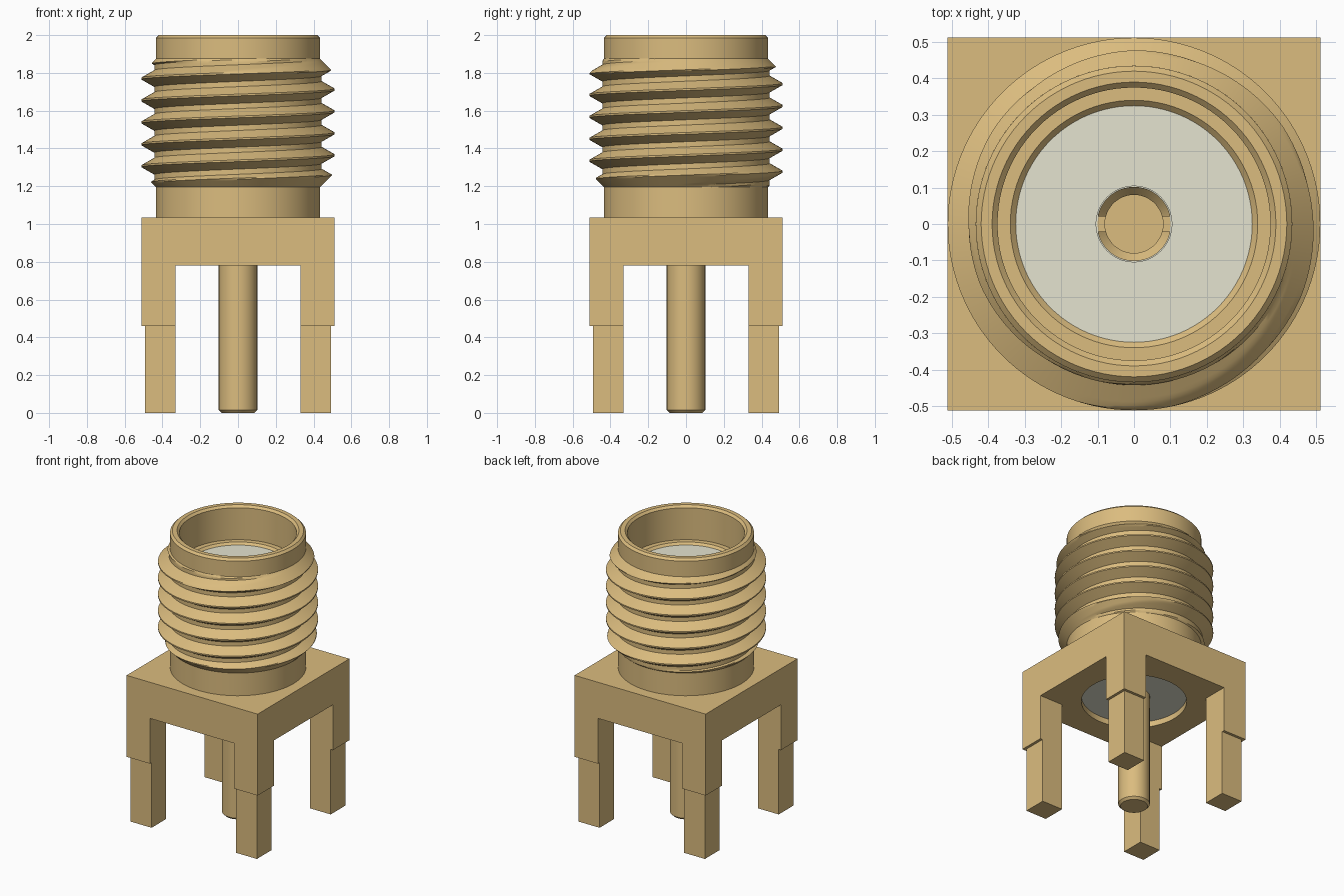
import bpy, bmesh, math

cube = bpy.data.objects.get("Cube")
if cube:
    bpy.data.objects.remove(cube, do_unlink=True)


def material(name, colour):
    m = bpy.data.materials.new(name)
    m.use_nodes = True
    m.diffuse_color = (*colour, 1)
    m.node_tree.nodes["Principled BSDF"].inputs["Base Color"].default_value = (*colour, 1)
    return m


GOLD = material("gold plating", (0.709, 0.504, 0.211))
WHITE = material("white dielectric", (0.778, 0.770, 0.626))


def finish(name, bm, mat, smooth=True):
    mesh = bpy.data.meshes.new(name)
    bmesh.ops.recalc_face_normals(bm, faces=bm.faces)
    bm.to_mesh(mesh)
    bm.free()
    ob = bpy.data.objects.new(name, mesh)
    bpy.context.collection.objects.link(ob)
    mesh.materials.append(mat)
    if smooth:
        smooth_shade(ob)
    return ob


def activate(ob):
    bpy.ops.object.select_all(action="DESELECT")
    ob.select_set(True)
    bpy.context.view_layer.objects.active = ob


def smooth_shade(ob):
    activate(ob)
    bpy.ops.object.shade_smooth_by_angle(angle=math.radians(30))


def lathe(name, profile, mat, closed=True, n=96):
    """Revolve (radius, height) points about z."""
    bm = bmesh.new()
    verts = [bm.verts.new((r, 0, z)) for r, z in profile]
    ends = list(zip(verts, verts[1:])) + ([(verts[-1], verts[0])] if closed else [])
    edges = [bm.edges.new(e) for e in ends]
    bmesh.ops.spin(bm, geom=verts + edges, cent=(0, 0, 0), axis=(0, 0, 1),
                   angle=math.tau, steps=n, use_duplicate=False)
    bmesh.ops.remove_doubles(bm, verts=bm.verts, dist=1e-4)
    return finish(name, bm, mat)


def box(name, lo, hi):
    bm = bmesh.new()
    bmesh.ops.create_cube(bm, size=1)
    for v in bm.verts:
        v.co = [a if c < 0 else b for c, a, b in zip(v.co, lo, hi)]
    return finish(name, bm, GOLD, smooth=False)


def cut(ob, cutter):
    mod = ob.modifiers.new("cut", "BOOLEAN")
    mod.operation, mod.object, mod.solver = "DIFFERENCE", cutter, "EXACT"
    activate(ob)
    bpy.ops.object.modifier_apply(modifier=mod.name)
    bpy.data.objects.remove(cutter, do_unlink=True)


# Square base with a round opening
W, BASE_LOW, BASE_TOP = 0.512, 0.78, 1.035
base = box("base", (-W, -W, BASE_LOW), (W, W, BASE_TOP))
cut(base, lathe("base_cutter", [(0, 0.7), (0.34, 0.7), (0.34, 1.1), (0, 1.1)], GOLD, False))
smooth_shade(base)

# Stepped corner legs
for x, side in ((1, "left"), (-1, "right")):
    for y, end in ((1, "back"), (-1, "front")):
        for part, outer, low, high in (("upper", W, 0.46, BASE_LOW), ("lower", 0.493, 0, 0.46)):
            xs, ys = sorted((x * 0.33, x * outer)), sorted((y * 0.33, y * outer))
            box(f"{end}_{side}_leg_{part}", (xs[0], ys[0], low), (xs[1], ys[1], high))

# Barrel with chamfered rim and inner ledge
R = 0.435
lathe("barrel", [(R, BASE_TOP), (R, 1.985), (0.42, 2), (0.39, 2), (0.375, 1.985),
                 (0.375, 1.76), (0.34, 1.76), (0.325, 1.745), (0.325, BASE_TOP)], GOLD)

# Helical thread with conical run-outs at both ends
PITCH, CREST, ROOT, LOW, HIGH = 0.116, 0.512, 0.443, 1.195, 1.875
FLAT, FLANK = 0.04, 0.38
half = [FLAT + (FLANK - FLAT) * i / 6 for i in range(7)] + [0.5]
rows = [-t for t in reversed(half)] + half


def thread_point(turn, t):
    z = min(max(1.77 + PITCH * (turn + t), LOW), HIGH)
    k = min(max((abs(t) - FLAT) / (FLANK - FLAT), 0), 1)
    r = min(CREST + (ROOT - CREST) * k, R + z - LOW, R + HIGH - z)
    a = math.pi + math.tau * turn
    return r * math.cos(a), r * math.sin(a), z


bm = bmesh.new()
STEPS = 120
columns = [[bm.verts.new(thread_point(s / STEPS, t)) for t in rows]
           for s in range(-6 * STEPS, 2 * STEPS + 1)]
for a, b in zip(columns, columns[1:]):
    for i in range(len(rows) - 1):
        bm.faces.new((a[i], b[i], b[i + 1], a[i + 1]))
bmesh.ops.remove_doubles(bm, verts=bm.verts, dist=1e-4)
bmesh.ops.dissolve_degenerate(bm, edges=bm.edges, dist=1e-5)
finish("thread", bm, GOLD)

# Insulator, recessed at both ends
lathe("insulator", [(0.1, 0.82), (0.34, 0.82), (0.34, BASE_TOP), (0.325, BASE_TOP),
                    (0.325, 1.745), (0.104, 1.745), (0.104, 1.5), (0.1, 1.5)], WHITE)

# Centre contact: solid pin below, slotted funnel socket above
pin = lathe("centre_contact", [(0, 0), (0.087, 0), (0.102, 0.015), (0.102, 1.745),
                               (0.08, 1.72), (0.08, 1.4), (0, 1.4)], GOLD, False, 48)
cut(pin, box("slot_cutter", (-0.2, -0.02, 1.5), (0.2, 0.02, 1.8)))
smooth_shade(pin)
